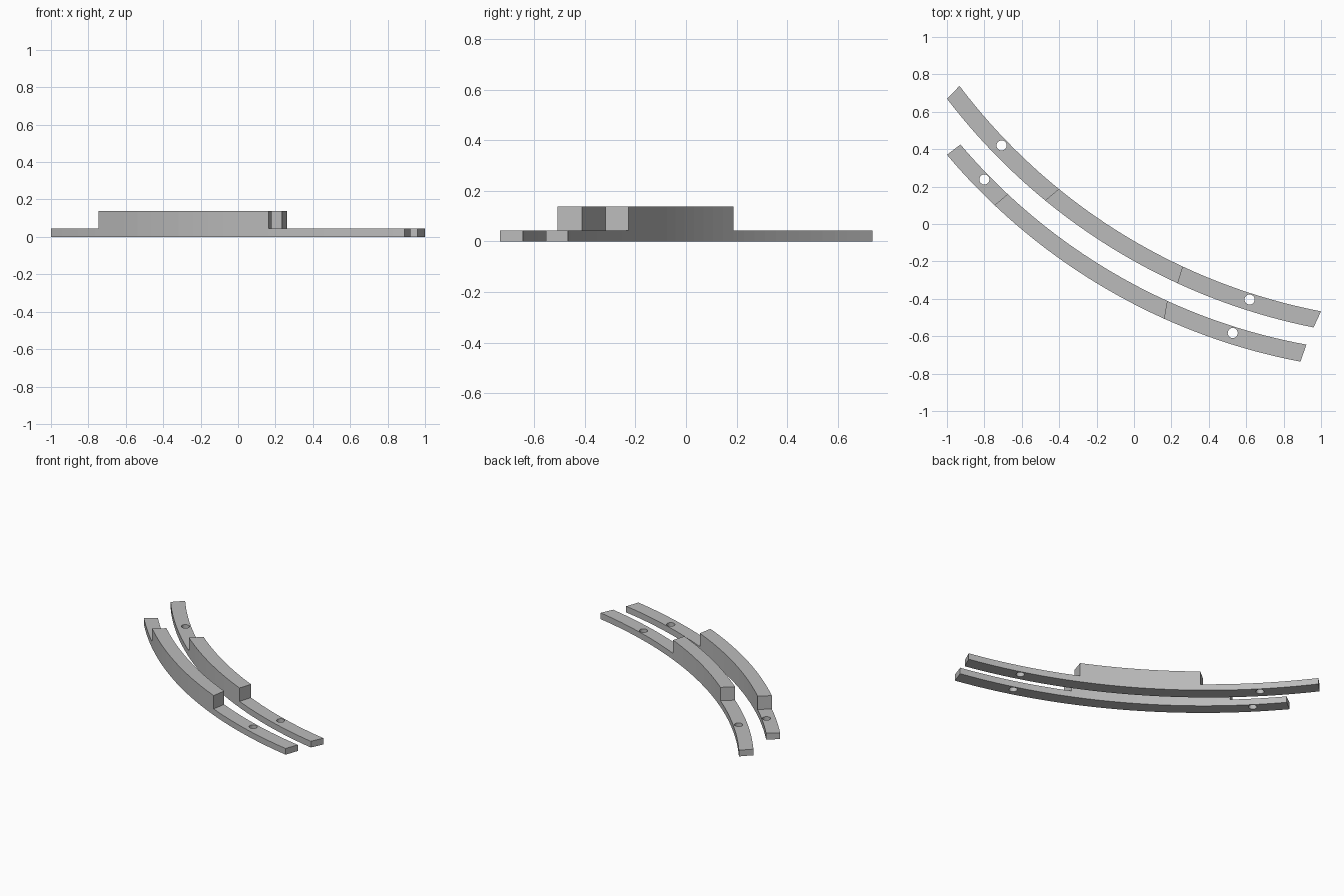
import bpy, math
from mathutils import Vector

cube = bpy.data.objects.get("Cube")
if cube:
    bpy.data.objects.remove(cube)

BASE_TOP, BLOCK_TOP = 0.044, 0.139
OUTER_R, INNER_R, HOLE_R = 3.27, 3.175, 0.027

grey = bpy.data.materials.new("plain grey")
grey.use_nodes = True
colour = (0.5, 0.5, 0.5, 1)
grey.diffuse_color = colour
grey.node_tree.nodes["Principled BSDF"].inputs["Base Color"].default_value = colour


def arc(p, q, radius, t0, t1, steps=12):
    """Points on the arc from p to q that bulges to the front left."""
    p, q = Vector(p), Vector(q)
    chord = q - p
    half = math.asin(chord.length / 2 / radius)
    along = chord.normalized()
    inward = Vector((-along.y, along.x))
    centre = (p + q) / 2 + inward * radius * math.cos(half)
    points = []
    for i in range(steps + 1):
        a = half * (2 * (t0 + (t1 - t0) * i / steps) - 1)
        points.append(centre + radius * (along * math.sin(a) - inward * math.cos(a)))
    return points


def circle(centre, radius, sides=20):
    turn = 2 * math.pi / sides
    return [Vector(centre) + radius * Vector((math.cos(i * turn), math.sin(i * turn)))
            for i in range(sides)]


def plate(name, loops, z0, z1):
    """Flat outline with optional holes, extruded from z0 to z1."""
    curve = bpy.data.curves.new(name + "_outline", 'CURVE')
    curve.dimensions = '2D'
    curve.fill_mode = 'BOTH'
    curve.extrude = (z1 - z0) / 2
    for loop in loops:
        spline = curve.splines.new('POLY')
        spline.points.add(len(loop) - 1)
        for point, co in zip(spline.points, loop):
            point.co = (co.x, co.y, 0, 1)
        spline.use_cyclic_u = True
    obj = bpy.data.objects.new(name, curve)
    obj.location.z = (z0 + z1) / 2
    bpy.context.collection.objects.link(obj)
    bpy.ops.object.select_all(action='DESELECT')
    obj.select_set(True)
    bpy.context.view_layer.objects.active = obj
    bpy.ops.object.convert(target='MESH')
    obj = bpy.context.object
    obj.name = name
    obj.data.materials.clear()
    obj.data.materials.append(grey)
    for face in obj.data.polygons:
        face.use_smooth = False


def rail(name, outer, inner, outer_cuts, inner_cuts, holes):
    """Curved strip with two screw holes and a raised middle block."""
    def edge(ends, radius, cuts):
        stops = [0, *cuts, 1]
        return [arc(*ends, radius, a, b) for a, b in zip(stops, stops[1:])]

    out, inn = edge(outer, OUTER_R, outer_cuts), edge(inner, INNER_R, inner_cuts)
    join = lambda parts: parts[0] + parts[1][1:] + parts[2][1:]
    strip = join(out) + join(inn)[::-1]
    plate(name + "_strip", [strip] + [circle(h, HOLE_R) for h in holes], 0, BASE_TOP)
    plate(name + "_raised_block", [out[1] + inn[1][::-1]], BASE_TOP, BLOCK_TOP)


rail("back_rail",
     [(-1, 0.67), (0.96, -0.553)], [(-0.933, 0.738), (1, -0.467)],
     (0.321, 0.676), (0.329, 0.666),
     [(-0.708, 0.42), (0.618, -0.404)])
rail("front_rail",
     [(-1, 0.37), (0.89, -0.736)], [(-0.928, 0.425), (0.922, -0.645)],
     (0.166, 0.658), (0.168, 0.642),
     [(-0.8, 0.238), (0.528, -0.583)])
